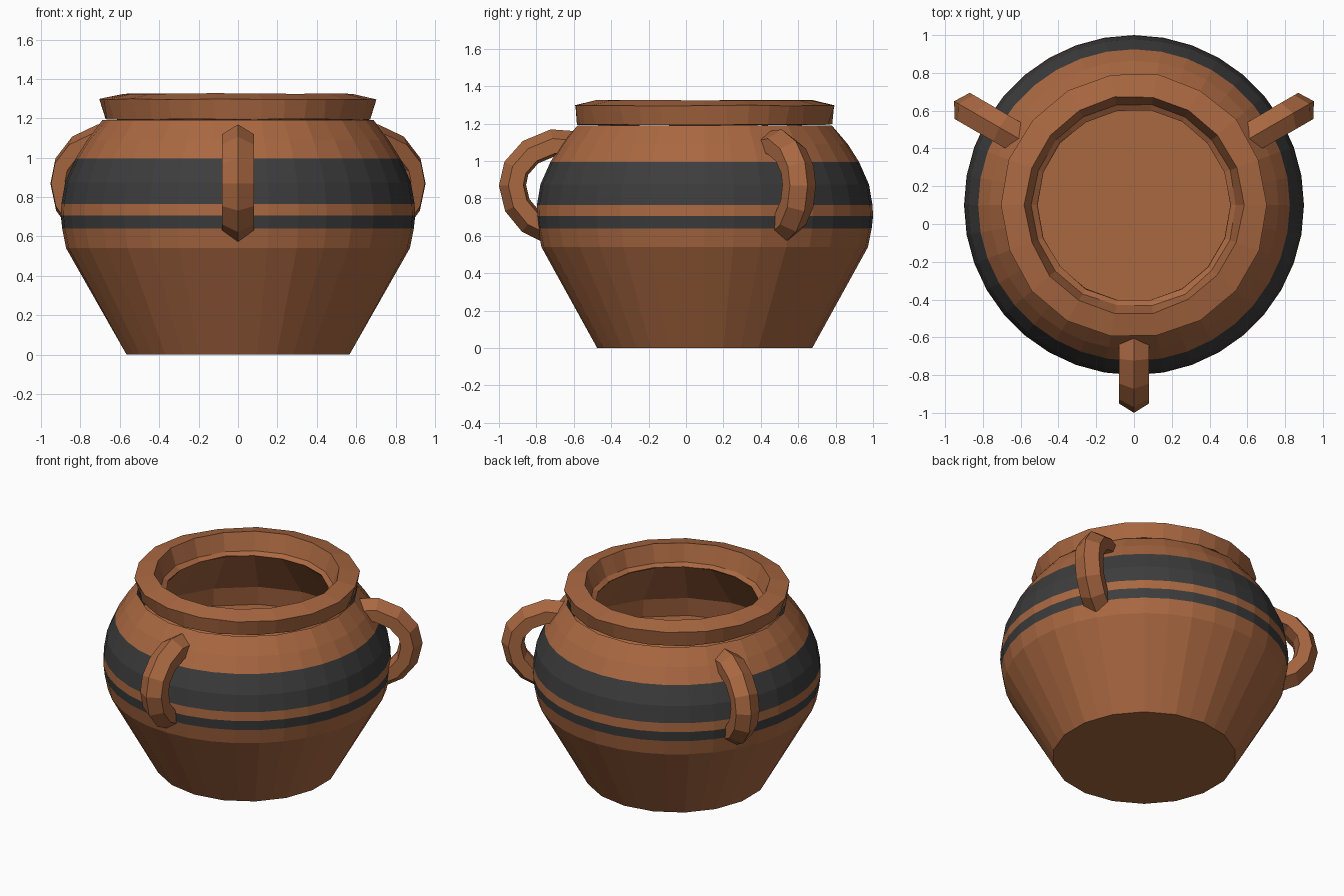
import bpy, bmesh, math, random
from mathutils import Vector

if "Cube" in bpy.data.objects:
    bpy.data.objects.remove(bpy.data.objects["Cube"])

random.seed(4)
CY = 0.1      # pot axis sits slightly behind the origin
SIDES = 36


def material(name, color):
    m = bpy.data.materials.new(name)
    m.diffuse_color = (*color, 1)
    m.use_nodes = True
    m.node_tree.nodes["Principled BSDF"].inputs["Base Color"].default_value = m.diffuse_color
    return m


clay = material("terracotta", (0.40, 0.138, 0.053))
dark = material("charcoal_glaze", (0.046, 0.046, 0.046))


def finish(bm, name, mats):
    me = bpy.data.meshes.new(name)
    bm.to_mesh(me)
    bm.free()
    for m in mats:
        me.materials.append(m)
    ob = bpy.data.objects.new(name, me)
    bpy.context.collection.objects.link(ob)
    return ob


def make_ring(bm, r, z, coarse, wobble):
    """Ring of 36 points; coarse 0 or 1 makes it an 18-gon with corners on even or odd points."""
    pts = []
    for i in range(SIDES):
        a = 2 * math.pi * i / SIDES
        rr = r + random.uniform(-wobble, wobble)
        zz = z + random.uniform(-wobble, wobble) * 0.6
        pts.append(Vector((rr * math.cos(a), CY + rr * math.sin(a), zz)))
    if coarse is not None:
        for i in range(1 - coarse, SIDES, 2):
            pts[i] = (pts[i - 1] + pts[(i + 1) % SIDES]) / 2
    return [bm.verts.new(p) for p in pts]


def lathe(name, profile, cap_start=False, cap_end=False, closed=False, wobble=0.0, bands=()):
    bm = bmesh.new()
    rings = [make_ring(bm, r, z, coarse, wobble) for r, z, coarse in profile]
    pairs = list(zip(rings, rings[1:]))
    if closed:
        pairs.append((rings[-1], rings[0]))
    for a, b in pairs:
        for i in range(SIDES):
            j = (i + 1) % SIDES
            f = bm.faces.new((a[i], a[j], b[j], b[i]))
            z = f.calc_center_median().z
            f.material_index = int(any(lo < z < hi for lo, hi in bands))
    if cap_start:
        bm.faces.new(rings[0][::-1])
    if cap_end:
        bm.faces.new(rings[-1])
    return finish(bm, name, [clay, dark])


# Pot body with two painted bands
lathe("pot_body",
      [(0.575, 0, 1), (0.873, 0.54, None), (0.893, 0.64, None), (0.90, 0.705, None),
       (0.897, 0.765, None), (0.878, 0.875, None), (0.825, 0.995, None),
       (0.765, 1.09, None), (0.69, 1.19, 0)],
      cap_start=True, bands=[(0.64, 0.705), (0.765, 0.995)])

# Inner wall, widening below the neck, with its floor
interior = lathe("pot_interior",
                 [(0.51, 1.19, 0), (0.80, 0.84, 0), (0.82, 0.71, 0)], cap_end=True)
interior.data.flip_normals()

# Flared rim, slightly uneven like hand-thrown clay
lathe("rim",
      [(0.68, 1.195, 1), (0.703, 1.297, 0), (0.58, 1.325, 0), (0.54, 1.21, 0), (0.51, 1.19, 0)],
      closed=True, wobble=0.005)

# Loop handles: ridged strap swept along a curved path
PATH = [(0.70, 1.085), (0.81, 1.095), (0.93, 1.045), (1.005, 0.96), (1.025, 0.87),
        (1.0, 0.765), (0.93, 0.68), (0.85, 0.642)]
SECTION = [(0, 0.075), (0.08, 0.025), (0.08, -0.055), (0, -0.07), (-0.08, -0.055), (-0.08, 0.025)]


def handle(name, angle):
    bm = bmesh.new()
    out = Vector((math.cos(angle), math.sin(angle), 0))
    side = Vector((-out.y, out.x, 0))
    rings = []
    for k, (r, z) in enumerate(PATH):
        p, q = PATH[max(k - 1, 0)], PATH[min(k + 1, len(PATH) - 1)]
        t = Vector((q[0] - p[0], q[1] - p[1])).normalized()
        n = Vector((-t.y, t.x))      # outward normal of the path
        rings.append([bm.verts.new(Vector((0, CY, 0)) + out * (r + n.x * h)
                                   + side * s + Vector((0, 0, z + n.y * h)))
                      for s, h in SECTION])
    m = len(SECTION)
    for a, b in zip(rings, rings[1:]):
        for i in range(m):
            j = (i + 1) % m
            bm.faces.new((a[i], a[j], b[j], b[i]))
    bm.faces.new(rings[0])
    bm.faces.new(rings[-1])
    bmesh.ops.recalc_face_normals(bm, faces=bm.faces[:])
    return finish(bm, name, [clay])


for label, deg in (("front", -90), ("right", 30), ("left", 150)):
    handle(label + "_handle", math.radians(deg))
